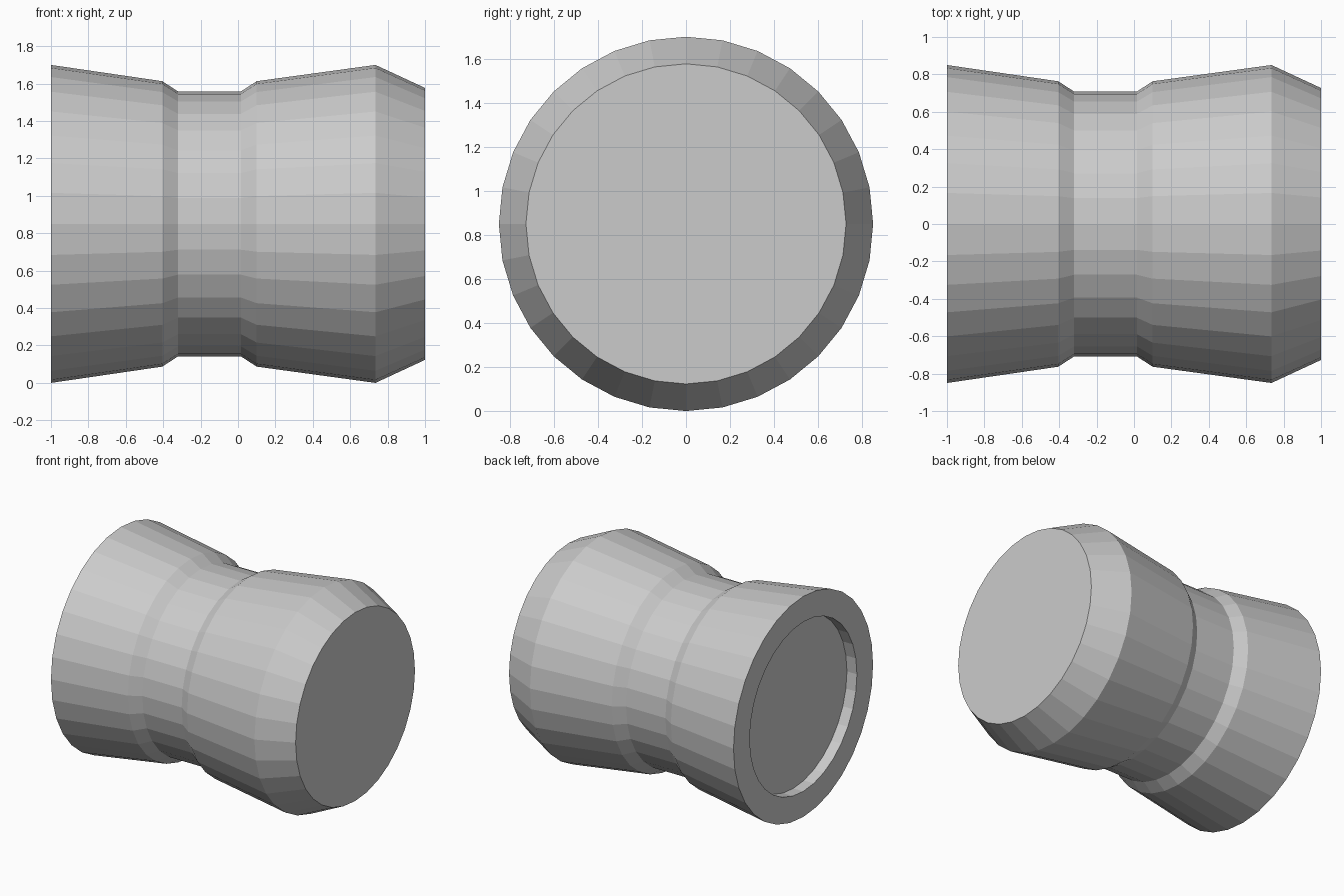
import bpy, bmesh, math

if "Cube" in bpy.data.objects:
    bpy.data.objects.remove(bpy.data.objects["Cube"])

SIDES = 32
CENTRE_Z = 0.85

# (x, radius) from the recess floor, round the rim, along the body to the closed end
PROFILE = [(-0.915, 0.653), (-1.0, 0.653), (-1.0, 0.85), (-0.405, 0.763),
           (-0.32, 0.708), (0.015, 0.708), (0.10, 0.763), (0.735, 0.85),
           (1.0, 0.727)]

grey = bpy.data.materials.new("plain grey")
grey.diffuse_color = (0.6, 0.6, 0.6, 1)
grey.use_nodes = True
grey.node_tree.nodes["Principled BSDF"].inputs["Base Color"].default_value = grey.diffuse_color

# Lathe the profile around the x axis
bm = bmesh.new()
rings = []
for x, r in PROFILE:
    ring = []
    for i in range(SIDES):
        a = 2 * math.pi * i / SIDES
        ring.append(bm.verts.new((x, r * math.sin(a), CENTRE_Z + r * math.cos(a))))
    rings.append(ring)
for a, b in zip(rings, rings[1:]):
    for i in range(SIDES):
        j = (i + 1) % SIDES
        bm.faces.new((a[i], a[j], b[j], b[i]))

# Recess floor and closed end
bm.faces.new(rings[0])
bm.faces.new(rings[-1])
bmesh.ops.recalc_face_normals(bm, faces=bm.faces)

mesh = bpy.data.meshes.new("waisted_drum")
bm.to_mesh(mesh)
bm.free()
mesh.materials.append(grey)
drum = bpy.data.objects.new("waisted_drum", mesh)
bpy.context.collection.objects.link(drum)
